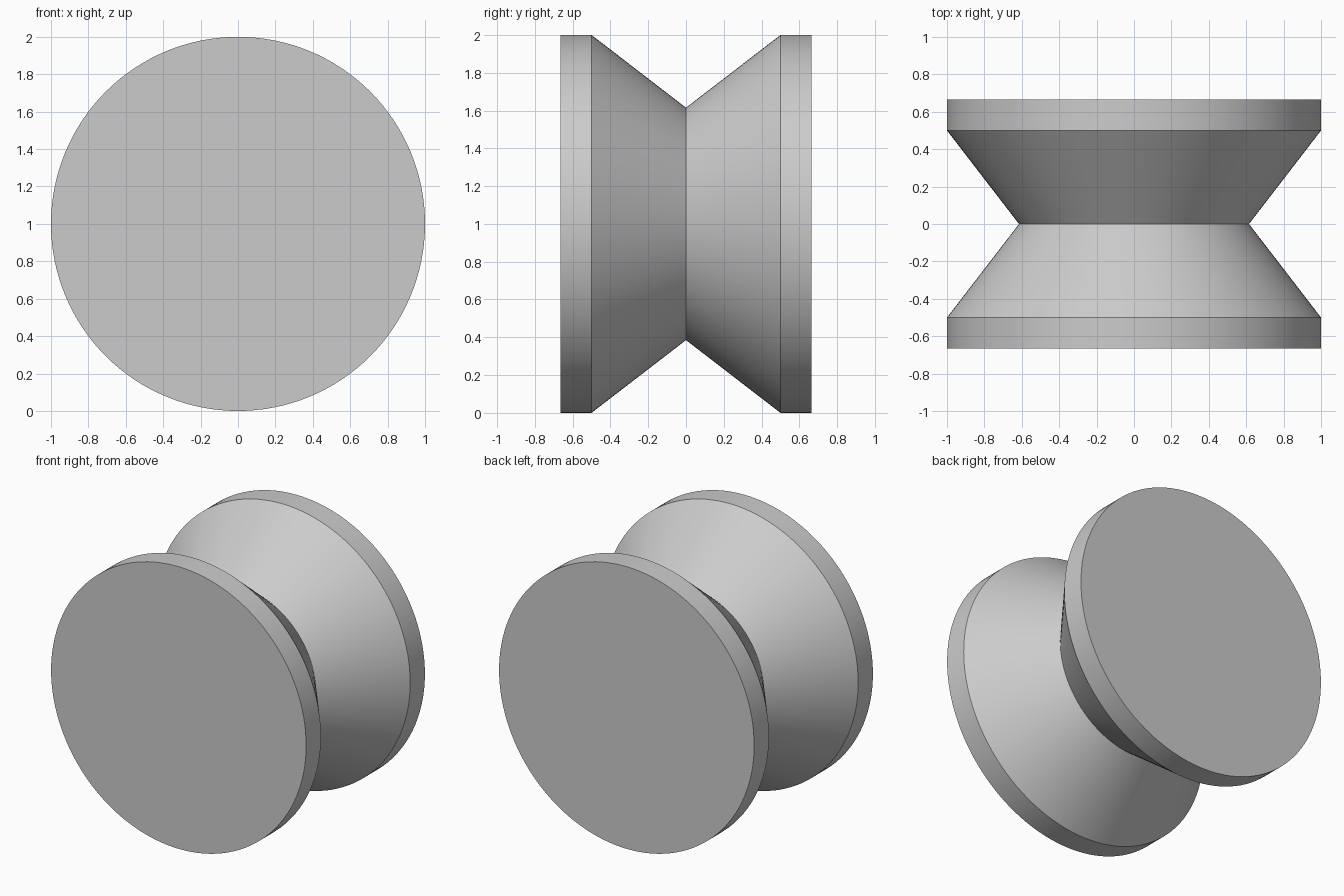
import bpy, bmesh
from math import pi, radians
from mathutils import Matrix, Vector

cube = bpy.data.objects.get("Cube")
if cube:
    bpy.data.objects.remove(cube, do_unlink=True)

SEGMENTS = 128
RIM, WAIST = 1.0, 0.615
HALF_WIDTH, RIM_EDGE = 0.665, 0.5

grey = bpy.data.materials.new("light_grey")
grey.use_nodes = True
colour = (0.6, 0.6, 0.6, 1)
grey.diffuse_color = colour
grey.node_tree.nodes["Principled BSDF"].inputs["Base Color"].default_value = colour

# Half profile as (radius, distance along the axle), mirrored to the back
half = [(0, HALF_WIDTH), (RIM, HALF_WIDTH), (RIM, RIM_EDGE)]
profile = [(r, -y) for r, y in half] + [(WAIST, 0)] + half[::-1]

# Grooved roller turned around the y axis
bm = bmesh.new()
verts = [bm.verts.new((r, y, 0)) for r, y in profile]
edges = [bm.edges.new(pair) for pair in zip(verts, verts[1:])]
bmesh.ops.spin(bm, geom=verts + edges, cent=(0, 0, 0), axis=(0, 1, 0),
               angle=2 * pi, steps=SEGMENTS, use_merge=False)
bmesh.ops.remove_doubles(bm, verts=bm.verts, dist=0.0001)
bmesh.ops.dissolve_degenerate(bm, edges=bm.edges, dist=0.0001)

# Merge the fans at both ends into single flat discs
bm.normal_update()
for side in (-1, 1):
    fan = [f for f in bm.faces if abs(f.calc_center_median().y - side * HALF_WIDTH) < 0.001]
    bmesh.ops.dissolve_faces(bm, faces=fan, use_verts=False)
bmesh.ops.recalc_face_normals(bm, faces=bm.faces)
bmesh.ops.transform(bm, matrix=Matrix.Translation(Vector((0, 0, RIM))), verts=bm.verts)

mesh = bpy.data.meshes.new("grooved_roller")
bm.to_mesh(mesh)
bm.free()
mesh.materials.append(grey)
roller = bpy.data.objects.new("grooved_roller", mesh)
bpy.context.collection.objects.link(roller)

# Smooth round surfaces with crisp rims and waist
bpy.ops.object.select_all(action="DESELECT")
roller.select_set(True)
bpy.context.view_layer.objects.active = roller
bpy.ops.object.shade_smooth_by_angle(angle=radians(30))
